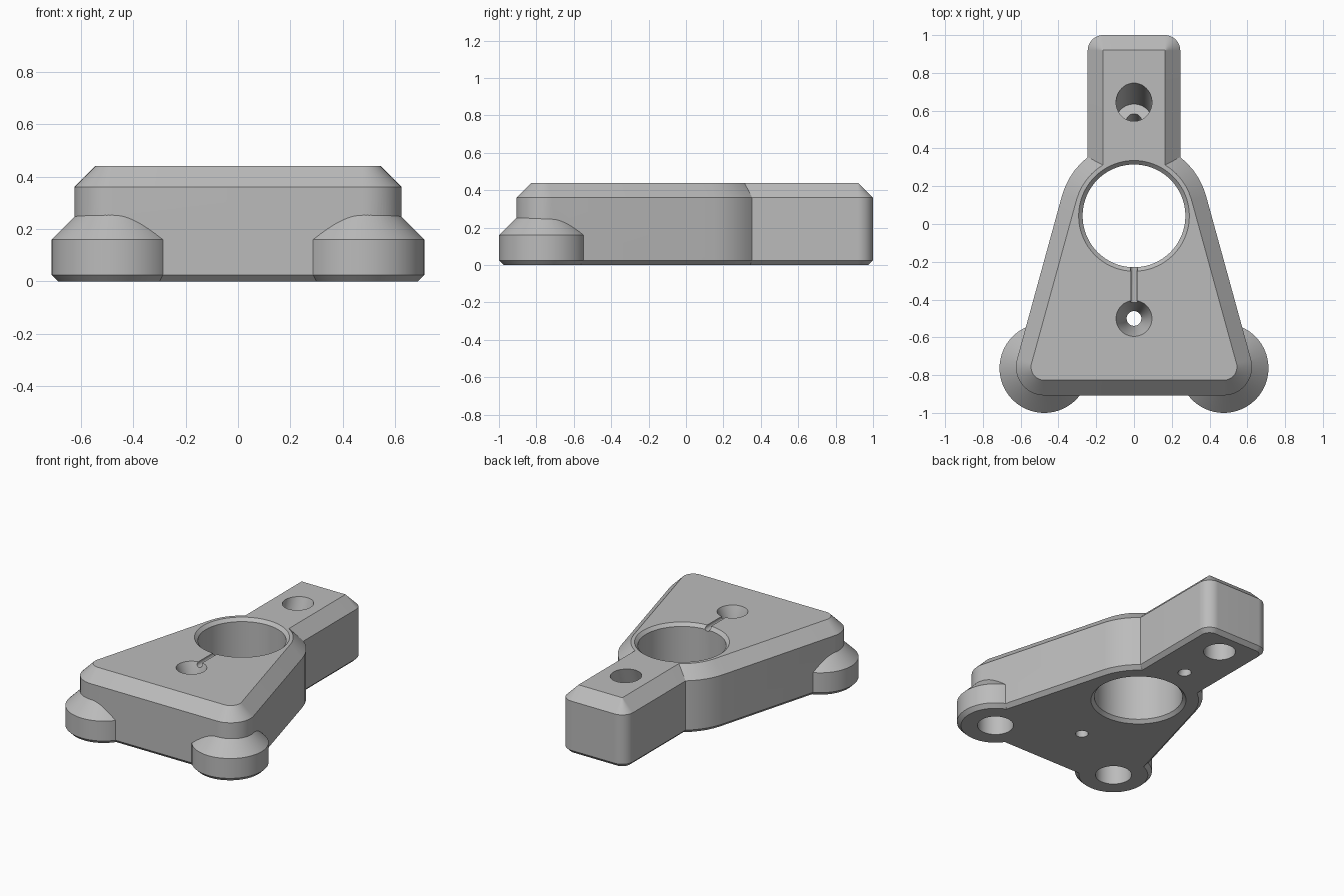
import bpy, bmesh, math
from mathutils import Matrix

cube = bpy.data.objects.get("Cube")
if cube:
    bpy.data.objects.remove(cube, do_unlink=True)

H = 0.44          # overall height
HOLE_Y = 0.043    # centre of the large bore
FOOT = (0.475, -0.763)

grey = bpy.data.materials.new("light_grey")
grey.use_nodes = True
colour = (0.5, 0.5, 0.5, 1)
grey.diffuse_color = colour
grey.node_tree.nodes["Principled BSDF"].inputs["Base Color"].default_value = colour


def loft(name, rings, matrix=Matrix()):
    """Closed solid through rings of equal point count, bottom to top."""
    bm = bmesh.new()
    loops = [[bm.verts.new(p) for p in ring] for ring in rings]
    n = len(loops[0])
    for low, high in zip(loops, loops[1:]):
        for i in range(n):
            j = (i + 1) % n
            bm.faces.new((low[i], low[j], high[j], high[i]))
    bm.faces.new(loops[0][::-1])
    bm.faces.new(loops[-1])
    bm.transform(matrix)
    mesh = bpy.data.meshes.new(name)
    bm.to_mesh(mesh)
    bm.free()
    mesh.materials.append(grey)
    obj = bpy.data.objects.new(name, mesh)
    bpy.context.collection.objects.link(obj)
    return obj


def lathe(name, profile, location, tilt=0.0, segments=72):
    """Turned solid from (radius, height) pairs."""
    turn = [2 * math.pi * (i + 0.5) / segments for i in range(segments)]
    rings = [[(r * math.cos(a), r * math.sin(a), z) for a in turn] for r, z in profile]
    return loft(name, rings, Matrix.Translation(location) @ Matrix.Rotation(tilt, 4, 'X'))


def hull_outline(circles, inset, steps=20):
    """Outline wrapped round circles (x, y, r), listed anticlockwise."""
    count = len(circles)
    normals = []
    for i, (x, y, r) in enumerate(circles):
        x2, y2, r2 = circles[(i + 1) % count]
        dx, dy = x2 - x, y2 - y
        normals.append(math.atan2(dy, dx) - math.acos((r - r2) / math.hypot(dx, dy)))
    points = []
    for i, (x, y, r) in enumerate(circles):
        start = normals[i - 1]
        sweep = (normals[i] - start) % (2 * math.pi)
        for k in range(steps + 1):
            a = start + sweep * k / steps
            points.append((x + (r - inset) * math.cos(a), y + (r - inset) * math.sin(a)))
    return points


def chamfered_block(name, circles):
    layers = [(0, 0.025), (0.025, 0), (0.36, 0), (H, 0.08)]
    return loft(name, [[(x, y, z) for x, y in hull_outline(circles, inset)]
                       for z, inset in layers])


def combine(target, other, operation):
    mod = target.modifiers.new(operation, 'BOOLEAN')
    mod.operation = operation
    mod.solver = 'EXACT'
    mod.object = other
    bpy.context.view_layer.objects.active = target
    bpy.ops.object.modifier_apply(modifier=mod.name)
    bpy.data.objects.remove(other, do_unlink=True)


# Tapered main plate and rear arm
plate = chamfered_block("base_plate", [(-0.475, -0.757, 0.15), (0.475, -0.757, 0.15),
                                       (0, HOLE_Y, 0.396)])
arm = chamfered_block("rear_arm", [(-0.163, 0.15, 0.082), (0.163, 0.15, 0.082),
                                   (0.163, 0.918, 0.082), (-0.163, 0.918, 0.082)])
combine(plate, arm, 'UNION')

# Round front feet with sloping shoulders
for side in (-1, 1):
    foot = lathe("front_foot", [(0.212, 0), (0.237, 0.025), (0.237, 0.16), (0.137, 0.26)],
                 (side * FOOT[0], FOOT[1], 0))
    combine(plate, foot, 'UNION')

# Large bore, chamfered at both ends
bore = lathe("bore_cutter", [(0.313, -0.02), (0.272, 0.021), (0.272, H - 0.021),
                             (0.313, H + 0.02)], (0, HOLE_Y, 0), segments=112)
combine(plate, bore, 'DIFFERENCE')

# Funnel hole at the front
funnel = lathe("funnel_cutter", [(0.039, -0.1), (0.039, 0.29), (0.095, H), (0.095, 0.5)],
               (0, -0.5, 0))
combine(plate, funnel, 'DIFFERENCE')

# Slanted stepped hole in the arm
slanted = lathe("slanted_cutter", [(0.04, -0.7), (0.04, -0.29), (0.095, -0.29), (0.095, 0.1)],
                (0, 0.645, H), math.radians(-20))
combine(plate, slanted, 'DIFFERENCE')

# Blind sockets underneath
for x, y, r in ((-FOOT[0], FOOT[1], 0.111), (FOOT[0], FOOT[1], 0.111), (0, 0.82, 0.098)):
    socket = lathe("socket_cutter", [(r, -0.1), (r, 0.16)], (x, y, 0))
    combine(plate, socket, 'DIFFERENCE')

# Narrow groove from the bore to the funnel hole
groove = lathe("groove_cutter", [(0.019, -0.12), (0.019, 0.12)], (0, -0.33, H - 0.012),
               math.radians(90), 24)
combine(plate, groove, 'DIFFERENCE')

bpy.ops.object.select_all(action='DESELECT')
plate.select_set(True)
bpy.context.view_layer.objects.active = plate
bpy.ops.object.shade_smooth_by_angle(angle=math.radians(25))
